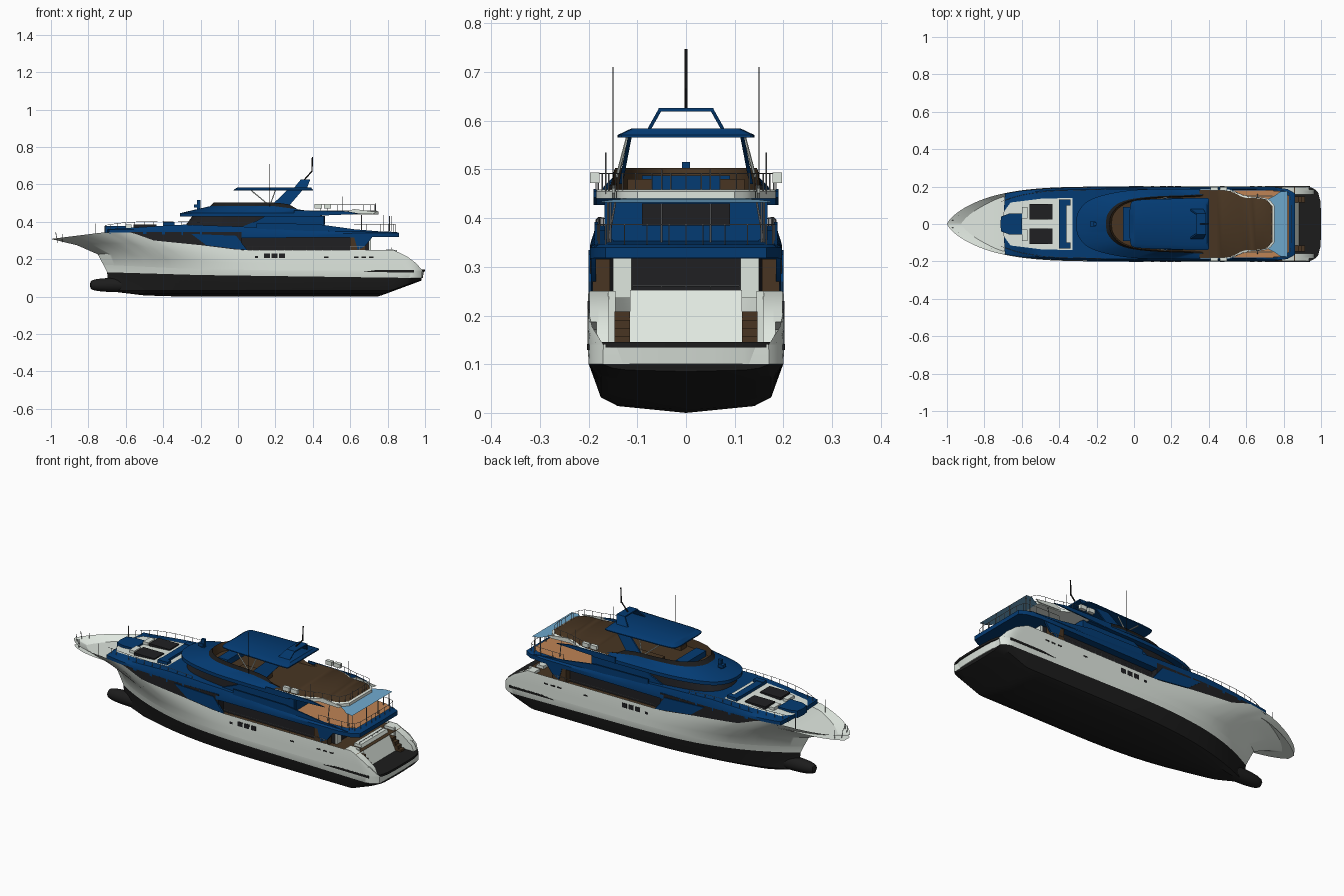
import bpy, bmesh, math
from mathutils import Vector, Matrix

if "Cube" in bpy.data.objects:
    bpy.data.objects.remove(bpy.data.objects["Cube"])

def mat(name, r, g, b):
    m = bpy.data.materials.new(name)
    m.diffuse_color = (r, g, b, 1)
    m.use_nodes = True
    m.node_tree.nodes["Principled BSDF"].inputs["Base Color"].default_value = m.diffuse_color
    return m

BLUE = mat("blue_paint", .001, .043, .17)
WHITE = mat("white_gelcoat", .74, .80, .74)
BLACK = mat("black_paint", .012, .012, .012)
BROWN = mat("dark_teak", .065, .036, .016)
TAN = mat("light_teak", .52, .23, .09)
SKY = mat("awning_blue", .16, .40, .62)
GLASS = mat("tinted_glass", .014, .014, .016)
METAL = mat("grey_metal", .25, .26, .27)

def finish(name, bm, mats):
    bmesh.ops.remove_doubles(bm, verts=bm.verts, dist=1e-5)
    bmesh.ops.recalc_face_normals(bm, faces=bm.faces)
    me = bpy.data.meshes.new(name)
    bm.to_mesh(me)
    bm.free()
    for m in mats:
        me.materials.append(m)
    me.shade_smooth()
    me.set_sharp_from_angle(angle=math.radians(32))
    ob = bpy.data.objects.new(name, me)
    bpy.context.collection.objects.link(ob)
    return ob

def interp(table):
    def f(x):
        if x <= table[0][0]:
            return table[0][1]
        for (a, u), (b, v) in zip(table, table[1:]):
            if x <= b:
                return u + (v - u) * (x - a) / (b - a)
        return table[-1][1]
    return f

def smooth(pts, n=4):
    out = []
    P = [Vector(p) for p in pts]
    for i in range(len(P) - 1):
        a, b, c, d = P[max(i - 1, 0)], P[i], P[i + 1], P[min(i + 2, len(P) - 1)]
        for k in range(n):
            t = k / n
            out.append(.5 * (2 * b + (c - a) * t + (2 * a - 5 * b + 4 * c - d) * t * t + (3 * b - a - 3 * c + d) * t ** 3))
    return out + [P[-1]]

def ring(pts, z):
    zf = z if callable(z) else (lambda x: z)
    return [(p[0], p[1], zf(p[0])) for p in pts]

def loft(name, rings, mats, bottom=None, top=None, aft=True):
    """Half outlines (bow to stern) mirrored, skinned upward and capped."""
    allm = list(dict.fromkeys([m for m in mats + [bottom, top] if m]))
    bm = bmesh.new()
    R = [[[bm.verts.new((x, s * y, z)) for x, y, z in r] for s in (1, -1)] for r in rings]
    n = len(rings[0])
    def quad(vs, m):
        bm.faces.new(vs).material_index = allm.index(m)
    for j in range(len(R) - 1):
        for s in (0, 1):
            for i in range(n - 1):
                quad((R[j][s][i], R[j][s][i + 1], R[j + 1][s][i + 1], R[j + 1][s][i]), mats[j])
        if aft:
            quad((R[j][0][-1], R[j][1][-1], R[j + 1][1][-1], R[j + 1][0][-1]), mats[j])
        quad((R[j][0][0], R[j][1][0], R[j + 1][1][0], R[j + 1][0][0]), mats[j])
    for r, m in ((R[0], bottom), (R[-1], top)):
        if m:
            for i in range(n - 1):
                quad((r[0][i], r[0][i + 1], r[1][i + 1], r[1][i]), m)
    bmesh.ops.remove_doubles(bm, verts=bm.verts, dist=1e-5)
    bmesh.ops.dissolve_degenerate(bm, edges=bm.edges, dist=1e-6)
    return finish(name, bm, allm)

def prism(name, prof, y0, y1, m, mirror=True):
    """x-z profile extruded along y, on both sides."""
    bm = bmesh.new()
    for s in ((1, -1) if mirror else (1,)):
        a = [bm.verts.new((x, s * y0, z)) for x, z in prof]
        b = [bm.verts.new((x, s * y1, z)) for x, z in prof]
        bm.faces.new(a), bm.faces.new(b)
        for i in range(len(a)):
            k = (i + 1) % len(a)
            bm.faces.new((a[i], a[k], b[k], b[i]))
    return finish(name, bm, [m])

def box(name, x0, x1, y0, y1, z0, z1, m, mirror=True):
    return prism(name, [(x0, z0), (x1, z0), (x1, z1), (x0, z1)], y0, y1, m, mirror)

def tubes(name, segs, r, m):
    bm = bmesh.new()
    for a, b in segs:
        for s in (1, -1):
            p, q = Vector((a[0], s * a[1], a[2])), Vector((b[0], s * b[1], b[2]))
            d = q - p
            M = Matrix.Translation((p + q) / 2) @ d.to_track_quat('Z', 'Y').to_matrix().to_4x4()
            bmesh.ops.create_cone(bm, cap_ends=True, segments=6, radius1=r, radius2=r, depth=d.length, matrix=M)
    return finish(name, bm, [m])

def rail(name, path, h, n=2, bars=1):
    P = smooth(path, n)
    segs = [(p, p + Vector((0, 0, h))) for p in P]
    for k in range(1, bars + 1):
        up = Vector((0, 0, h * k / bars))
        segs += [(p + up, q + up) for p, q in zip(P, P[1:])]
    tubes(name, segs, .0012, METAL)

# Hull: rows of waterlines, each with its own start, end and bow fullness
sheer = interp([(-1, .308), (-.72, .343), (-.57, .343), (-.45, .30), (-.2, .275), (0, .25), (.83, .25)])
keel = interp([(-.7, .03), (-.5, .006), (-.3, 0), (.75, 0), (.98, .085)])
side = interp([(-.72, .17), (-.3, .15), (.2, .14)])
wl = interp([(-.7, .13), (-.2, .115), (.9, .10)])
def up(f):
    return lambda x: side(x) + (sheer(x) - side(x)) * f
rows = [(-.68, .98, 0, 1, 1, keel), (-.68, .98, .14, 2.6, 1, lambda x: max(.014, keel(x) + .003)),
        (-.69, .98, .175, 2.8, 1, lambda x: max(.032, keel(x) + .007)), (-.70, .982, .2, 3, 1, wl),
        (-.72, .985, .202, 3.1, 1, side), (-.75, .955, .202, 3.4, .95, up(.33)),
        (-.86, .905, .202, 3.9, .85, up(.67)), (-1, .83, .2, 4, .75, sheer)]
def half(x, xs, w, p, q):
    return w * (1 - (1 - min(1, max(0, x - xs))) ** p) ** q
def W(x):
    return half(x, -1, .2, 4, .75)
rings = []
for xs, xe, w, p, q, zf in rows:
    r = []
    for i in range(81):
        t = i / 80
        x = xs + (xe - xs) * t * t * (3 - 2 * t)
        tail = 1 - .16 * max(0, (x - .92) / .065) ** 2
        r.append((x, half(x, xs, w, p, q) * tail, zf(x)))
    rings.append(r)
loft("hull_lower", rings[:5], [BLACK] * 3 + [WHITE], top=WHITE)
loft("hull_topsides", rings[4:], [WHITE] * 3, aft=False)
bm = bmesh.new()
bmesh.ops.create_uvsphere(bm, u_segments=24, v_segments=14, radius=1)
for v in bm.verts:      # squared-off bulb nose
    r = max(.001, math.hypot(v.co.y, v.co.z))
    k = r ** .45 / r
    v.co = (-.64 + .152 * v.co.x, .036 * v.co.y * k, .062 + .038 * v.co.z * k)
finish("bulbous_bow", bm, [BLACK])

# Bow deck, aft deck, swim platform and transom
xs = [-.985 + .025 * i for i in range(16)]
loft("bow_deck", [ring([(x, W(x) * .9) for x in xs], lambda x: sheer(x) - .028)], [], top=WHITE)
loft("main_deck", [ring([(x, .197) for x in (-.05, .3, .86)], .236)], [], top=BROWN)
plat = [(.86, .199), (.93, .199), (.965, .186), (.985, .165), (.997, .12), (1, .05)]
loft("swim_platform", [ring(plat, .134), ring(plat, .146)], [BLACK], BLACK, BLACK)
loft("lower_transom", [ring([(x - .012, y * .985) for x, y in plat], .10), ring([(x - .006, y * .99) for x, y in plat], .135)],
     [WHITE], WHITE, WHITE)
prism("rubbing_strake", [(.66, .131), (.94, .129), (.94, .142), (.74, .142)], .194, .203, BLACK)
prism("transom", [(.79, .14), (.885, .14), (.83, .252), (.79, .252)], -.115, .115, WHITE, False)
prism("transom_side", [(.79, .14), (.965, .14), (.95, .175), (.90, .213), (.83, .25), (.79, .25)], .158, .184, WHITE)
prism("transom_side_edge", [(.79, .17), (.935, .187), (.90, .213), (.83, .25), (.79, .25)], .18, .198, WHITE)
box("transom_side_inner", .79, .85, .145, .16, .14, .25, WHITE)
for i in range(4):
    box("transom_step", .79, .915 - .018 * i, .115, .147, .14 + .017 * i, .157 + .017 * i, BROWN)

# Hull windows and slots
for x, w in ((.14, .03), (.18, .03), (.22, .03), (.09, .018)):
    box("hull_window", x, x + w, .197, .2027, .205, .23 if w > .02 else .217, GLASS)
for x in (.46, .62, .66, .70):
    box("hull_slot", x, x + .025, .197, .2027, .205, .213, BLACK)

# Main deck house: forward flush glass, blue wedge, recessed salon
fw = [(-.58 + .04 * i, W(-.58 + .04 * i) - .003) for i in range(16)]
loft("forward_glass", [ring(fw, lambda x: sheer(x) - .008), ring(fw, .344)], [GLASS], top=BLUE)
prism("side_wedge", [(-.17, .275), (.05, .248), (-.01, .325), (-.25, .335)], .19, .2005, BLUE)
sal = [(0, .157), (.3, .157), (.6, .157), (.7, .15)]
loft("salon_glass", [ring(sal, .236), ring(sal, .32)], [GLASS], top=BLUE)
box("salon_rear_post", .695, .71, .112, .15, .236, .32, WHITE)
box("side_stair", .60, .68, .156, .192, .236, .316, BROWN)
prism("aft_wing", [(.62, .32), (.72, .32), (.68, .27), (.64, .25)], .185, .195, BLUE)

# Upper deck moulding running from foredeck to aft overhang
dx = [-.69, -.66, -.6, -.5, -.4, -.3, -.2, -.1, 0, .2, .4, .6, .75]
dk = [(-.70, 0)] + [(x, W(x) * .985) for x in dx] + [(.82, .187), (.86, .165)]
din = [(-.685, 0)] + [(x + .015, W(x) * .93) for x in dx] + [(.81, .177), (.845, .155)]
low = interp([(-.72, .338), (-.4, .333), (0, .313), (.86, .318)])
high = interp([(-.7, .36), (-.3, .385), (0, .375), (.45, .352), (.86, .346)])
loft("upper_deck", [ring(dk, low), ring(dk, lambda x: low(x) + .022), ring(din, high)], [BLUE, BLUE], BLUE, BLUE)
loft("upper_aft_floor", [ring([(.45, .18), (.7, .18), (.78, .176), (.83, .15)], .356)], [], top=TAN)
prism("upper_bulwark", [(.1, .335), (.1, .392), (.42, .388), (.62, .36), (.8, .345), (.8, .335)], .181, .188, BLUE)

# Foredeck lounge
fore = [(-.70, .06), (-.66, .115), (-.5, .135), (-.33, .14)]
loft("lounge_floor", [ring(fore, lambda x: high(x) + .003)], [], top=WHITE)
box("sun_pad", -.56, -.435, .025, .108, .36, .386, GLASS)
loft("bow_seat", [ring([(-.715, 0), (-.71, .04), (-.67, .055), (-.60, .055)], z) for z in (.34, .378)], [BLUE], top=BLUE)
box("lounge_sofa", -.40, -.36, -.12, .12, .37, .397, BLUE, False)
box("lounge_side_seat", -.40, -.34, .10, .13, .37, .40, BLUE)
box("lounge_table", -.60, -.57, .03, .09, .36, .385, WHITE)

# Upper deck house
h0 = smooth([(-.30, 0), (-.28, .08), (-.2, .135), (0, .162), (.25, .165), (.45, .16)])
h1 = smooth([(-.24, 0), (-.22, .07), (-.15, .12), (0, .15), (.25, .155), (.45, .15)])
loft("upper_house_glass", [ring(h0, .355), ring(h1, .435)], [GLASS], top=BLUE)
prism("upper_house_swoosh", [(0, .365), (.1, .405), (.15, .432), (.46, .432), (.46, .355), (.2, .355)], .15, .167, BLUE)
box("upper_house_back", .44, .462, -.15, .15, .352, .432, BLUE, False)
box("upper_house_door", .46, .466, -.09, .09, .385, .43, GLASS, False)

# Flybridge: coaming, dark windscreen rim and sunken floor
A = smooth([(-.31, 0), (-.30, .06), (-.25, .12), (-.15, .158), (0, .182), (.2, .188), (.44, .188)])
B = smooth([(-.15, 0), (-.142, .05), (-.1, .1), (-.03, .13), (.1, .147), (.3, .155), (.44, .165)])
C = [(p[0] + .02, p[1] * .97) for p in B]
D = [(p[0] + .03, p[1] * .94) for p in B]
cz = interp([(-.15, .483), (.2, .483), (.40, .455)])
loft("flybridge_coaming", [ring(A, .427), ring(A, .446), ring(B, cz), ring(C, lambda x: cz(x) + .02 * (x < .32)),
     ring(D, .457)], [BLUE, BLUE, BLACK, BROWN], BLUE, BROWN, aft=False)
fl = smooth([(.36, .188), (.48, .188), (.54, .175), (.60, .147), (.68, .143), (.72, .132), (.75, .10)])
fi = [(p[0] - .01, p[1] - .006) for p in fl]
loft("flybridge_aft_deck", [ring(fl, .440), ring(fl, .455), ring(fi, .459)], [WHITE] * 2, WHITE, BROWN)
prism("flybridge_side", [(.3, .427), (.66, .442), (.58, .456), (.3, .460)], .184, .190, BLUE)
prism("flybridge_tip", [(.56, .445), (.72, .44), (.74, .452), (.62, .468)], .146, .152, WHITE)
box("helm_console", -.06, 0, -.09, .09, .45, .488, BLUE, False)
box("flybridge_seat", .08, .26, .07, .12, .45, .48, BROWN)
for x in (.41, .46):
    box("life_raft", x, x + .038, .178, .197, .472, .494, WHITE)
aw = [(.70, .125, .441), (.75, .15, .438), (.78, .172, .435), (.82, .176, .432)]
loft("awning", [aw], [], top=SKY)
tubes("awning_poles", [((.81, .16, .35), (.81, .16, .432)), ((.78, .155, .35), (.78, .155, .435)),
      ((.82, .05, .35), (.82, .05, .43)), ((.66, .16, .35), (.66, .145, .435))], .0022, METAL)

# Hardtop, arch, mast and aerials
t0 = smooth([(-.02, 0), (-.02, .10), (.02, .128), (.2, .135), (.38, .14), (.40, .125)])
t1 = smooth([(0, 0), (0, .085), (.03, .105), (.2, .11), (.36, .112), (.39, .10)])
loft("hardtop", [ring(t0, .566), ring(t0, .571), ring(t1, .584)], [BLUE, BLUE], BLUE, BLUE)
def arch_ring(x0, x1, y, z, s):
    return [(x0, s * y, z), (x1, s * y, z), (x1, s * (y - .008), z), (x0, s * (y - .008), z)]
bm = bmesh.new()
for s in (1, -1):
    L = [[bm.verts.new(v) for v in arch_ring(*q, s)] for q in
         ((.16, .26, .138, .47), (.27, .35, .118, .575), (.30, .37, .08, .582), (.335, .385, .056, .625))]
    for a, b in zip(L, L[1:]):
        for i in range(4):
            k = (i + 1) % 4
            bm.faces.new((a[i], a[k], b[k], b[i]))
finish("radar_arch", bm, [BLUE])
box("arch_top", .335, .385, -.056, .056, .619, .626, BLUE, False)
tubes("hardtop_struts", [((.07, .115, .568), (.17, .142, .485)), ((.2, .12, .568), (.17, .142, .485))], .003, WHITE)
tubes("mast", [((.355, 0, .625), (.395, 0, .67)), ((.395, 0, .665), (.398, 0, .747))], .0035, BLACK)
tubes("aerials", [((.17, .15, .47), (.17, .15, .71))], .001, BLACK)
box("search_light_post", -.22, -.20, -.008, .008, .44, .515, BLUE, False)
box("search_light", -.235, -.205, -.014, .014, .475, .492, BLUE, False)

# Railings
rail("bow_rail", [(-.71, .12, .345), (-.6, .155, .36), (-.45, .175, .365), (-.3, .18, .365), (-.15, .185, .36)], .036, 3)
rail("side_rail", [(.05, .197, .245), (.25, .197, .245), (.45, .197, .245), (.68, .197, .245)], .024, 5)
rail("cockpit_rail", [(.82, .11, .245), (.82, .05, .245), (.82, 0, .245)], .016, 1)
rail("upper_aft_rail", [(.62, .182, .345), (.76, .18, .345), (.83, .165, .345), (.84, .08, .345), (.84, 0, .345)], .042, 2)
rail("flybridge_rail", [(.44, .185, .456), (.53, .172, .456), (.62, .145, .456), (.71, .13, .456), (.735, .07, .456), (.735, 0, .456)], .036, 2)
tubes("flybridge_posts", [((.56, .165, .45), (.56, .165, .535)), ((.735, .05, .45), (.735, .05, .50))], .0014, METAL)
tubes("bow_posts", [((-.965, .02, .29), (-.975, .02, .345)), ((-.76, .13, .32), (-.76, .13, .39)), ((-.94, .045, .29), (-.94, .045, .335))], .0018, METAL)
